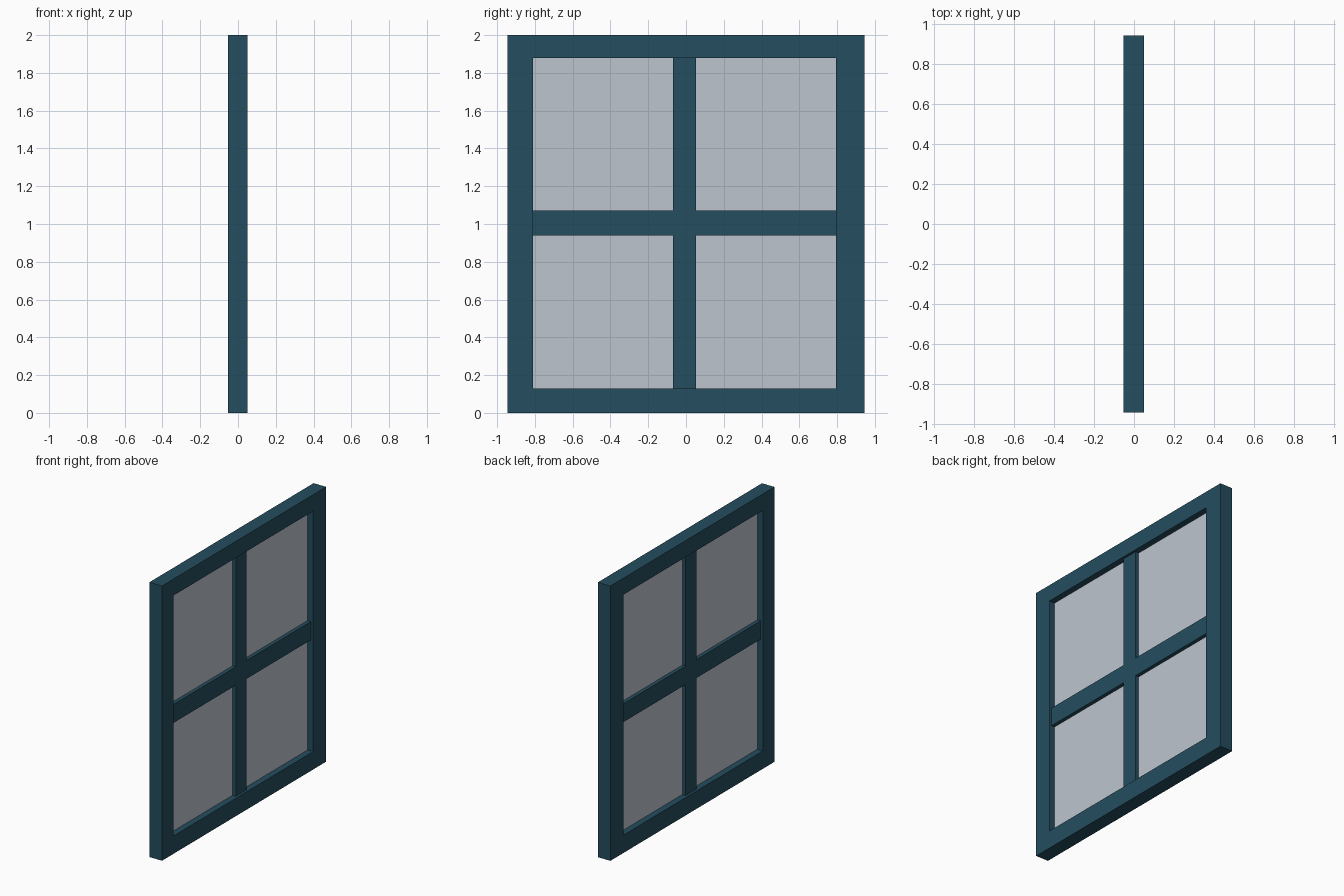
import bpy, bmesh

if "Cube" in bpy.data.objects:
    bpy.data.objects.remove(bpy.data.objects["Cube"])


def material(name, rgb):
    m = bpy.data.materials.new(name)
    m.diffuse_color = (*rgb, 1)
    m.use_nodes = True
    m.node_tree.nodes["Principled BSDF"].inputs["Base Color"].default_value = m.diffuse_color
    return m


teal = material("dark_teal_paint", (0.018, 0.074, 0.112))
pane = material("pale_grey_glass", (0.515, 0.558, 0.624))


def prism(name, loops, x0, x1, mat):
    """Closed slab between x0 and x1; loops = [outer] or [outer, hole] rectangles (y0, y1, z0, z1)."""
    bm = bmesh.new()
    rings = []
    for x in (x0, x1):
        rings.append([[bm.verts.new((x, y, z)) for y, z in
                       ((r[0], r[2]), (r[1], r[2]), (r[1], r[3]), (r[0], r[3]))] for r in loops])
    back, front = rings
    for i in range(4):
        j = (i + 1) % 4
        for b, f in zip(back, front):          # edge walls
            bm.faces.new((b[i], b[j], f[j], f[i]))
        if len(loops) == 2:                    # mitred faces around the hole
            for side in rings:
                bm.faces.new((side[0][i], side[0][j], side[1][j], side[1][i]))
    if len(loops) == 1:
        bm.faces.new(back[0])
        bm.faces.new(front[0])
    bmesh.ops.recalc_face_normals(bm, faces=bm.faces)
    me = bpy.data.meshes.new(name)
    bm.to_mesh(me)
    bm.free()
    me.materials.append(mat)
    ob = bpy.data.objects.new(name, me)
    bpy.context.collection.objects.link(ob)
    return ob


OPEN = (-0.81, 0.795, 0.13, 1.88)      # window opening
BAR_Y = (-0.07, 0.053)                 # upright bar
BAR_Z = (0.938, 1.072)                 # cross bar

# Outer frame
prism("window_frame", [(-0.944, 0.944, 0, 2), OPEN], -0.052, 0.049, teal)

# Glazing bars, slightly recessed
prism("cross_bar", [(OPEN[0], OPEN[1], *BAR_Z)], -0.034, 0.031, teal)
prism("upper_upright_bar", [(*BAR_Y, BAR_Z[1], OPEN[3])], -0.034, 0.031, teal)
prism("lower_upright_bar", [(*BAR_Y, OPEN[2], BAR_Z[0])], -0.034, 0.031, teal)

# Four glass panes
for row, (z0, z1) in (("lower", (OPEN[2], BAR_Z[0])), ("upper", (BAR_Z[1], OPEN[3]))):
    for col, (y0, y1) in (("left", (OPEN[0], BAR_Y[0])), ("right", (BAR_Y[1], OPEN[1]))):
        prism(f"{row}_{col}_pane", [(y0, y1, z0, z1)], -0.007, 0.004, pane)
